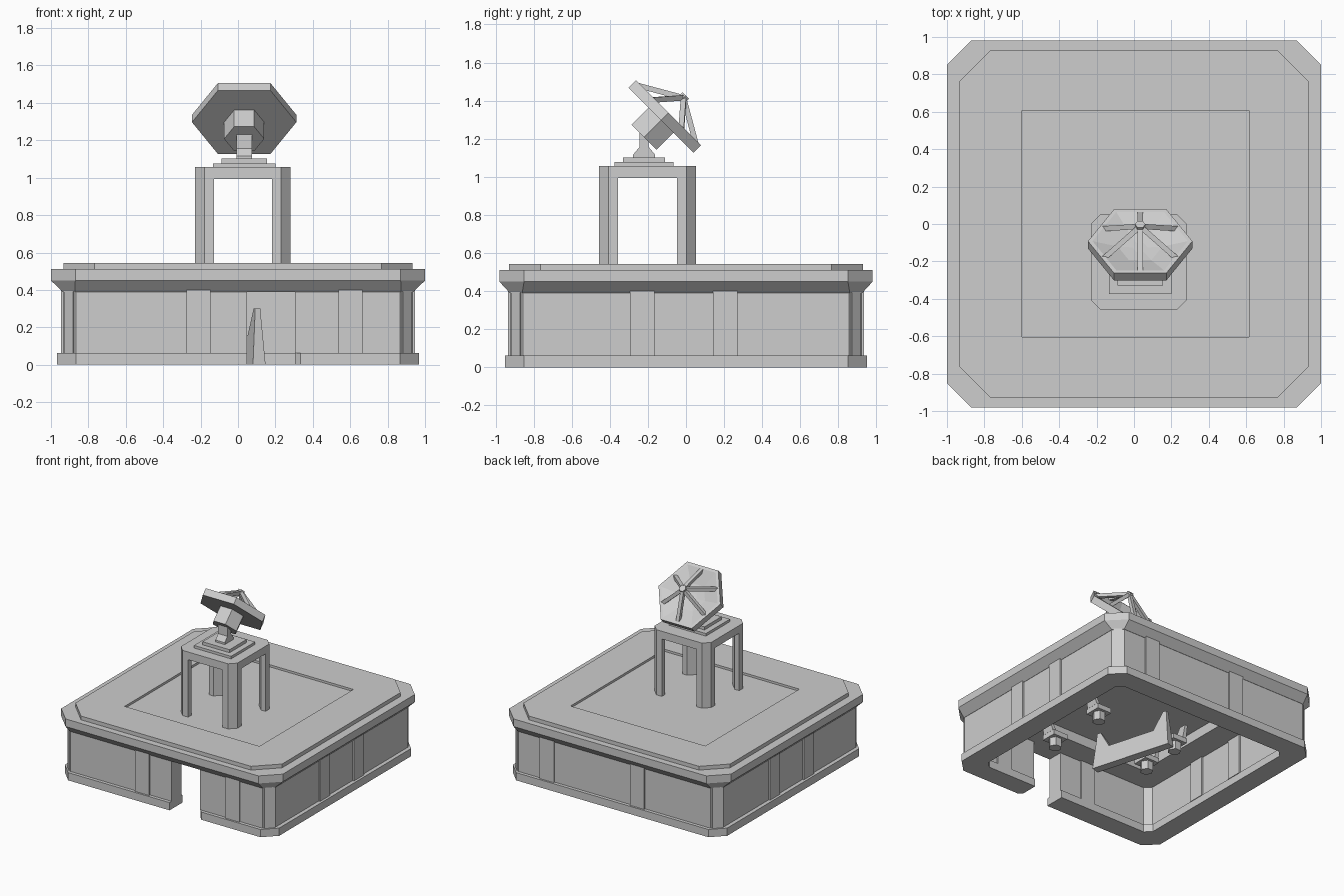
import bpy, bmesh, math
from mathutils import Vector, Matrix

cube = bpy.data.objects.get("Cube")
if cube:
    bpy.data.objects.remove(cube, do_unlink=True)

SHADE = (0.61, 0.61, 0.61, 1)
grey = bpy.data.materials.new("plain grey")
grey.use_nodes = True
grey.diffuse_color = SHADE
grey.node_tree.nodes["Principled BSDF"].inputs["Base Color"].default_value = SHADE


def loft(name, rings, matrix=None):
    """Skin a stack of equal-length 3D rings and cap both ends."""
    bm = bmesh.new()
    loops = [[bm.verts.new(p) for p in ring] for ring in rings]
    n = len(loops[0])
    for a, b in zip(loops, loops[1:]):
        for i in range(n):
            j = (i + 1) % n
            bm.faces.new((a[i], a[j], b[j], b[i]))
    bm.faces.new(loops[0][::-1])
    bm.faces.new(loops[-1])
    bmesh.ops.recalc_face_normals(bm, faces=bm.faces)
    mesh = bpy.data.meshes.new(name)
    bm.to_mesh(mesh)
    bm.free()
    mesh.materials.append(grey)
    ob = bpy.data.objects.new(name, mesh)
    bpy.context.collection.objects.link(ob)
    if matrix:
        ob.matrix_world = matrix
    return ob


def at(points, z):
    return [(x, y, z) for x, y in points]


def prism(name, points, z0, z1, matrix=None):
    return loft(name, [at(points, z0), at(points, z1)], matrix)


def octagon(hx, hy, c, cx=0, cy=0):
    quarter = [(hx, hy - c), (hx - c, hy)]
    pts = quarter + [(-x, y) for x, y in quarter[::-1]]
    pts += [(-x, -y) for x, y in quarter] + [(x, -y) for x, y in quarter[::-1]]
    return [(x + cx, y + cy) for x, y in pts]


def rect(cx, cy, hx, hy):
    return [(cx - hx, cy - hy), (cx + hx, cy - hy), (cx + hx, cy + hy), (cx - hx, cy + hy)]


def hexagon(r):
    return [(r * math.cos(k * math.pi / 3), r * math.sin(k * math.pi / 3)) for k in range(6)]


def strut(name, a, b, size):
    a, b = Vector(a), Vector(b)
    rot = (b - a).to_track_quat('Z', 'Y').to_matrix().to_4x4()
    return prism(name, rect(0, 0, size, size), 0, (b - a).length, Matrix.Translation(a) @ rot)


# Perimeter bands with a doorway in the front; bevel cuts the right door end
DOOR_L, DOOR_R = 0.048, 0.305


def open_ring(name, hx, hy, c, thick, z0, z1, bevel=0.0):
    def path(o, corner, flare):
        pts = octagon(hx - o, hy - o, corner)
        return [(DOOR_R + flare, o - hy)] + pts[6:] + pts[:6] + [(DOOR_L, o - hy)]
    outer, inner = path(0, c, bevel), path(thick, 0.05, 0)
    if bevel:
        outer.insert(0, (DOOR_R, bevel - hy))
    prism(name, outer + inner[::-1], z0, z1)


open_ring("plinth", 0.967, 0.95, 0.1, 0.165, 0, 0.063, 0.03)
open_ring("wall", 0.935, 0.923, 0.068, 0.125, 0.063, 0.395)

# Pilasters pass through the wall
for x in (-0.212, 0.602):
    for s in (-1, 1):
        prism("pilaster", rect(x, s * 0.86, 0.064, 0.075), 0.06, 0.41)
for y in (-0.23, 0.207):
    for s in (-1, 1):
        prism("pilaster", rect(s * 0.872, y, 0.075, 0.064), 0.06, 0.41)

# Slim corner posts, set diagonally
for sx in (-1, 1):
    for sy in (-1, 1):
        turn = Matrix.Translation((sx * 0.885, sy * 0.874, 0)) @ Matrix.Rotation(math.radians(45 * sx * sy), 4, 'Z')
        prism("corner_post", rect(0, 0, 0.03, 0.034), 0.06, 0.4, turn)

# Roof: ceiling coffer, flared eave, raised deck, shallow square recess
coffer = octagon(0.608, 0.606, 0.001, 0.008, 0.002)
loft("roof", [
    at(coffer, 0.47),
    at(coffer, 0.39),
    at(octagon(0.937, 0.925, 0.065), 0.39),
    at(octagon(1, 0.98, 0.13), 0.45),
    at(octagon(1, 0.98, 0.13), 0.512),
    at(octagon(0.932, 0.928, 0.165), 0.512),
    at(octagon(0.932, 0.928, 0.165), 0.543),
    at(coffer, 0.543),
    at(coffer, 0.525)])

# Tower on the roof, with slim angled corner legs
TX, TY, TH = 0.026, -0.203, 0.255
prism("tower_top", octagon(TH, TH, 0.05, TX, TY), 0.993, 1.056)
leg = [(TH, TH - 0.1), (TH, TH - 0.05), (TH - 0.05, TH), (TH - 0.1, TH),
       (TH - 0.1, TH - 0.04), (TH - 0.04, TH - 0.1)]
for sx in (-1, 1):
    for sy in (-1, 1):
        prism("tower_leg", [(TX + sx * x, TY + sy * y) for x, y in leg], 0.52, 0.995)

# Dish mount
CX, MY = 0.033, -0.22
prism("mount_plate_lower", rect(CX, MY, 0.167, 0.155), 1.055, 1.077)
prism("mount_plate_upper", rect(CX, MY, 0.122, 0.11), 1.077, 1.102)
loft("mount_stem", [at(rect(CX, MY, 0.042, h), z) for h, z in
                    ((0.057, 1.1), (0.057, 1.117), (0.024, 1.157), (0.024, 1.24))])

# Dish tilted toward the back, local z along its axis
tilt = Matrix.Translation((CX, -0.113, 1.315)) @ Matrix.Rotation(math.radians(-45), 4, 'X')
loft("dish", [at(hexagon(r), z) for r, z in
              ((0.279, -0.026), (0.279, 0.03), (0.255, 0.03), (0.12, -0.01), (0.04, -0.018))], tilt)
loft("dish_hub", [at(hexagon(0.107), -0.152), at(hexagon(0.107), -0.02)], tilt)
loft("feed_tip", [at(hexagon(0.028), 0.125), at(hexagon(0.028), 0.158)], tilt)
for k in range(6):
    a = math.radians(30 + 60 * k)
    foot = tilt @ Vector((0.225 * math.cos(a), 0.225 * math.sin(a), 0.012))
    strut("feed_strut", foot, tilt @ Vector((0, 0, 0.142)), 0.014)

# Console inside: low body with raised, thinner ends, turned a little
side = [(0.34, 0), (0.31, 0.3), (0.28, 0.3), (0.2, 0.16)]
side += [(-u, z) for u, z in side[::-1]]
spin = Matrix.Translation((0.02, 0.01, 0)) @ Matrix.Rotation(math.radians(16), 4, 'Z')
loft("console", [[(s * (0.035 - 0.07 * z), u, z) for u, z in side] for s in (-1, 1)], spin)

# Four seats around it, backs outward
for x, y, s in ((0.56, 0.26, 1), (0.56, -0.25, 1), (-0.16, 0.28, -1), (-0.19, -0.08, -1)):
    place = Matrix.Translation((x, y, 0))
    prism("seat_base", hexagon(0.05), 0, 0.07, place)
    prism("seat_cushion", rect(0, 0, 0.065, 0.065), 0.07, 0.11, place)
    loft("seat_back", [at(rect(s * 0.05, 0, 0.016, 0.055), 0.11),
                       at(rect(s * 0.09, 0, 0.012, 0.03), 0.25)], place)
